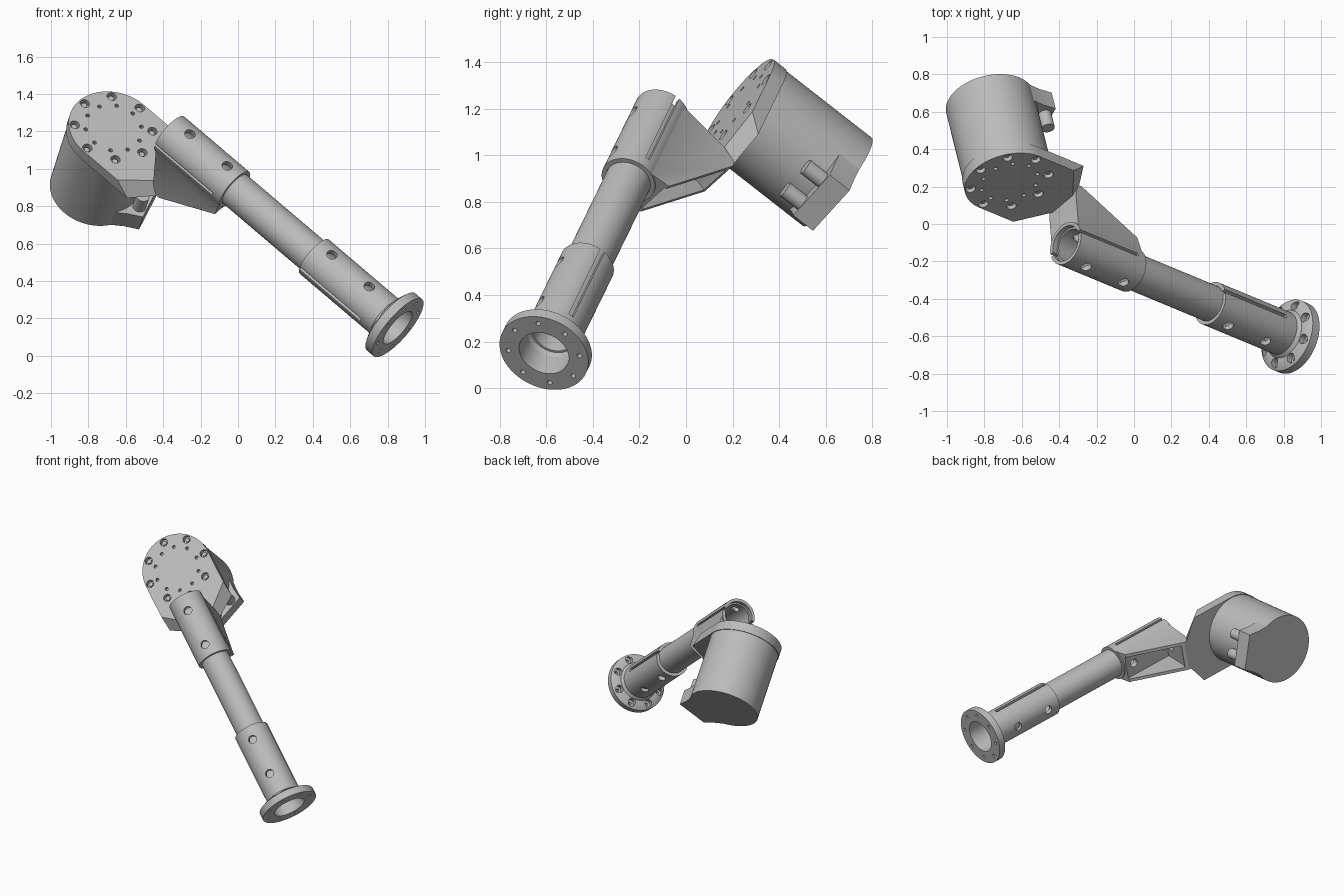
import bpy, bmesh
from math import pi, sin, cos, radians
from mathutils import Matrix, Vector

if "Cube" in bpy.data.objects:
    bpy.data.objects.remove(bpy.data.objects["Cube"])

grey = bpy.data.materials.new("machined_grey")
grey.use_nodes = True
grey.diffuse_color = (0.5, 0.5, 0.5, 1)
grey.node_tree.nodes["Principled BSDF"].inputs["Base Color"].default_value = (0.5, 0.5, 0.5, 1)

# Working frame: x along the tube, z along the motor axis, origin on the motor face.
TUBE_Z = 0.292
CLAMP_START, CLAMP_END = 0.335, 0.815
SLEEVE_START, FLANGE_END = 1.40, 2.015
parts = []


def finish(name, bm, keep=True):
    bmesh.ops.recalc_face_normals(bm, faces=bm.faces)
    mesh = bpy.data.meshes.new(name)
    bm.to_mesh(mesh)
    bm.free()
    obj = bpy.data.objects.new(name, mesh)
    bpy.context.collection.objects.link(obj)
    mesh.materials.append(grey)
    if keep:
        parts.append(obj)
    return obj


def loft(name, rings, keep=True):
    """Closed solid through rings with equal point counts."""
    bm = bmesh.new()
    loops = [[bm.verts.new(p) for p in ring] for ring in rings]
    n = len(loops[0])
    for a, b in zip(loops, loops[1:]):
        for i in range(n):
            bm.faces.new((a[i], a[(i + 1) % n], b[(i + 1) % n], b[i]))
    bm.faces.new(loops[0])
    bm.faces.new(loops[-1])
    return finish(name, bm, keep)


def rod_z(name, r, z0, z1, x=0, y=0, n=64, keep=True):
    ring = [(x + r * cos(2 * pi * i / n), y + r * sin(2 * pi * i / n)) for i in range(n)]
    return loft(name, [[(a, b, z) for a, b in ring] for z in (z0, z1)], keep)


def turned(name, profile, n=64, keep=True, y=0, z=TUBE_Z):
    """Solid of revolution about an x-parallel axis; profile holds (x, radius)."""
    return loft(name, [[(x, y + r * cos(2 * pi * i / n), z + r * sin(2 * pi * i / n))
                        for i in range(n)] for x, r in profile], keep)


def box(name, lo, hi, keep=True):
    pts = [(0, 0), (1, 0), (1, 1), (0, 1)]
    pick = lambda t, k: lo[k] + t * (hi[k] - lo[k])
    return loft(name, [[(pick(a, 0), pick(b, 1), z) for a, b in pts] for z in (lo[2], hi[2])], keep)


def side_prism(name, profile, half, keep=True):
    return loft(name, [[(x, y, z) for x, z in profile] for y in (-half, half)], keep)


def boolean(obj, tools, op="DIFFERENCE"):
    for tool in tools:
        mod = obj.modifiers.new("cut", "BOOLEAN")
        mod.operation, mod.solver, mod.object = op, "EXACT", tool
    graph = bpy.context.evaluated_depsgraph_get()
    mesh = bpy.data.meshes.new_from_object(obj.evaluated_get(graph))
    obj.modifiers.clear()
    obj.data = mesh


cutters = []


def cutter(obj):
    obj.hide_render = True
    cutters.append(obj)
    return obj


# Motor housing and its connector block with two plugs
rod_z("motor_housing", 0.24, -0.55, -0.06, n=96)
spin = Matrix.Rotation(radians(21), 3, "Z")
block_outline = [(0.15, -0.18), (0.235, -0.145), (0.313, -0.125),
                 (0.313, 0.125), (0.235, 0.145), (0.15, 0.18)]
loft("connector_block", [[spin @ Vector((x, y, z)) for x, y in block_outline] for z in (-0.55, -0.44)])
for side, label in ((-1, "right"), (1, "left")):
    p = spin @ Vector((0.27, 0.07 * side, 0))
    rod_z(label + "_connector_plug", 0.036, -0.45, -0.345, p.x, p.y, 32)

# Round-headed mounting plate with a sloped tail
def plate_ring(z, shoulder, tail):
    arc = [(0.245 * cos(a), 0.245 * sin(a)) for a in (pi / 2 + pi * i / 48 for i in range(49))]
    pts = arc + [(shoulder, -0.245), (tail[0], -tail[1]), tail, (shoulder, 0.245)]
    return [(x, y, z) for x, y in pts]


plate = loft("mounting_plate", [plate_ring(-0.068, 0.34, (0.43, 0.11)), plate_ring(0, 0.25, (0.39, 0.08))])
pockets = []
for i in range(8):
    a = pi / 4 * i
    pockets.append(cutter(rod_z("plate_pocket", 0.026, -0.035, 0.05, 0.212 * cos(a), 0.212 * sin(a), 24, False)))
    rod_z("plate_bolt", 0.015, -0.04, -0.015, 0.212 * cos(a), 0.212 * sin(a), 16)
for i in range(10):
    a = 2 * pi * (i + 0.5) / 10
    pockets.append(cutter(rod_z("plate_hole", 0.011, -0.03, 0.05, 0.155 * cos(a), 0.155 * sin(a), 16, False)))
boolean(plate, pockets)

# Through holes shared by the clamp, sleeve and tube
cross_holes = [cutter(rod_z("cross_hole", 0.029, TUBE_Z - 0.2, TUBE_Z + 0.2, x, 0, 32, False))
               for x in (0.454, 0.729, 1.499, 1.774)]

# Clamp arm: web joined to a split collar, hollowed from below
arm = side_prism("clamp_arm", [(CLAMP_START, TUBE_Z), (0.39, -0.002), (0.425, -0.068),
                               (0.45, -0.068), (CLAMP_END - 0.012, 0.149), (CLAMP_END, TUBE_Z)], 0.108)
collar = cutter(turned("collar_blank", [(CLAMP_START, 0.12), (CLAMP_END, 0.12)], keep=False))
boolean(arm, [collar], "UNION")
boolean(arm, [
    cutter(turned("clamp_bore", [(0.2, 0.1), (1, 0.1)], keep=False)),
    cutter(side_prism("arm_pocket", [(0.43, 0.165), (0.455, -0.02), (0.5, -0.12),
                                     (0.9, 0.13), (0.775, 0.165)], 0.085, False)),
    cutter(box("clamp_slot", (0.2, -0.3, TUBE_Z - 0.01), (0.76, 0.3, TUBE_Z + 0.01), False)),
] + cross_holes[:2])

# Long tube
tube = turned("long_tube", [(CLAMP_START + 0.03, 0.0995), (FLANGE_END - 0.13, 0.0995)])
boolean(tube, [cutter(turned("tube_bore", [(0.2, 0.09), (2.2, 0.09)], keep=False))] + cross_holes)

# Split sleeve ending in a bolted flange
flange = turned("flange_sleeve", [(SLEEVE_START, 0.12), (1.925, 0.12), (1.945, 0.135), (1.945, 0.165),
                                  (1.965, 0.2), (FLANGE_END, 0.2)], 96)
cuts = [
    cutter(turned("sleeve_bore", [(1.3, 0.1), (1.88, 0.1), (1.9, 0.112), (2.1, 0.112)], keep=False)),
    cutter(box("sleeve_slot", (1.3, -0.3, TUBE_Z - 0.012), (1.85, 0.3, TUBE_Z + 0.012), False)),
]
for i in range(8):
    a = pi / 4 * i
    y, z = 0.162 * cos(a), TUBE_Z + 0.162 * sin(a)
    cuts.append(cutter(turned("flange_hole", [(1.9, 0.011), (2.1, 0.011)], 16, False, y, z)))
    cuts.append(cutter(turned("flange_pocket", [(1.9, 0.026), (1.98, 0.026)], 24, False, y, z)))
boolean(flange, cuts + cross_holes[2:])

for obj in cutters:
    bpy.data.objects.remove(obj)

# Pose the finished assembly and shade it
along = Vector((0.727, -0.302, -0.618)).normalized()
up = Vector((0.18, -0.768, 0.614))
up = (up - along * up.dot(along)).normalized()
across = up.cross(along)
pose = Matrix((along, across, up)).transposed().to_4x4()
pose.translation = (-0.665, 0.224, 1.218)
for obj in parts:
    obj.matrix_world = pose
    bpy.ops.object.select_all(action="DESELECT")
    obj.select_set(True)
    bpy.context.view_layer.objects.active = obj
    bpy.ops.object.shade_smooth_by_angle(angle=radians(30))
